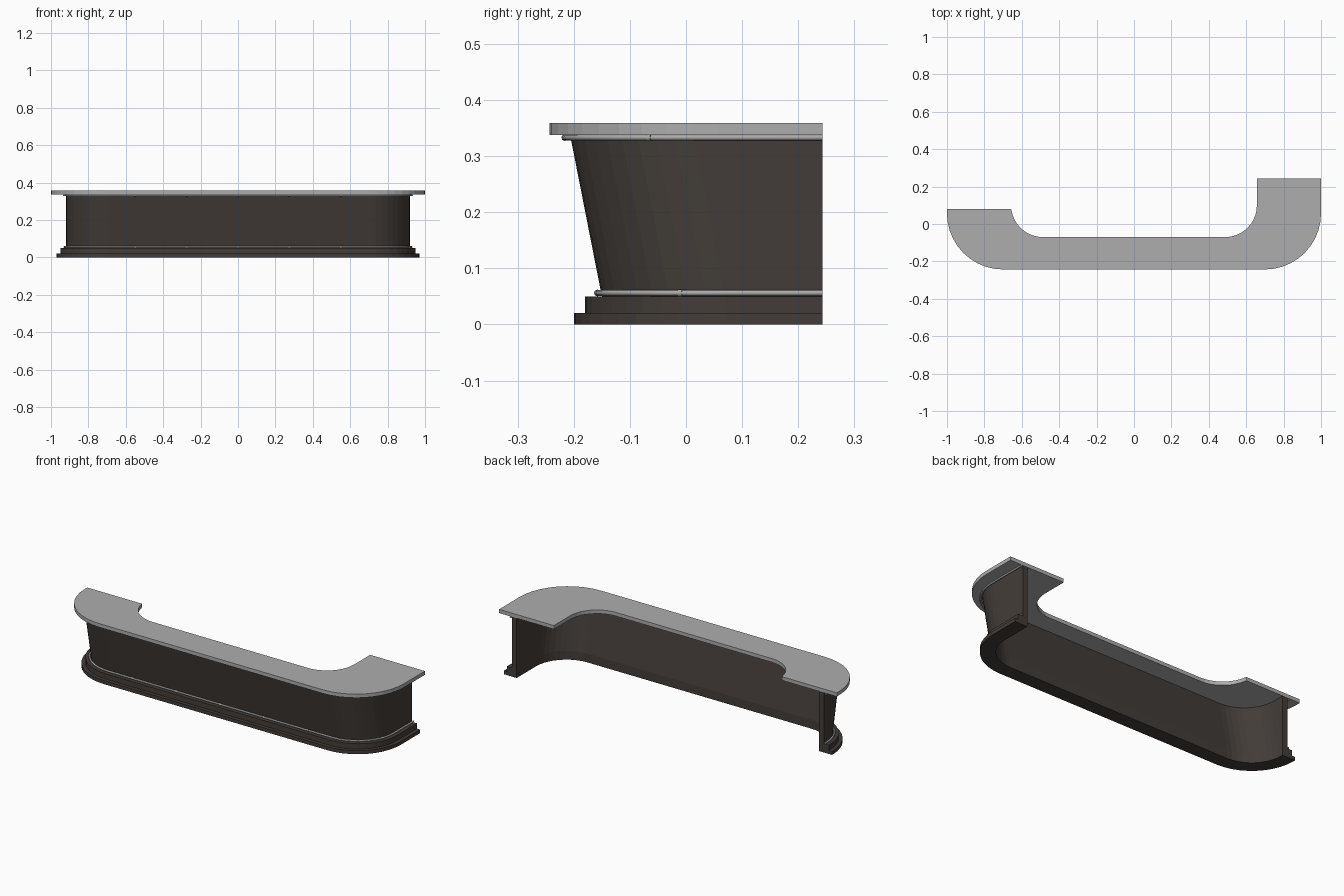
import bpy, bmesh, math
from mathutils import Vector

if "Cube" in bpy.data.objects:
    bpy.data.objects.remove(bpy.data.objects["Cube"])

LEFT_END, RIGHT_END = 0.08, 0.243
SEG = 10


def material(name, c):
    m = bpy.data.materials.new(name)
    m.diffuse_color = (*c, 1)
    m.use_nodes = True
    m.node_tree.nodes["Principled BSDF"].inputs["Base Color"].default_value = m.diffuse_color
    return m


wood = material("dark_wood", (0.055, 0.046, 0.040))
stone = material("grey_top", (0.42, 0.42, 0.42))
steel = material("steel", (0.40, 0.40, 0.40))


# Plan path: left end, rounded corner, straight front, rounded corner, right end
def path(r, cx, cy):
    pts = [(-cx - r, LEFT_END)]
    for i in range(SEG + 1):
        a = math.pi + math.pi / 2 * i / SEG
        pts.append((-cx + r * math.cos(a), min(LEFT_END - 0.001, cy + r * math.sin(a))))
    for i in range(SEG + 1):
        a = 1.5 * math.pi + math.pi / 2 * i / SEG
        pts.append((cx + r * math.cos(a), cy + r * math.sin(a)))
    pts.append((cx + r, RIGHT_END))
    return pts


# Solid strip between an outer and an inner path at a low and a high level
def strip(name, z0, outer0, inner0, z1, outer1, inner1, mat):
    bm = bmesh.new()
    rows = []
    for z, p in ((z0, outer0), (z1, outer1), (z1, inner1), (z0, inner0)):
        rows.append([bm.verts.new((x, y, z)) for x, y in path(*p)])
    for k in range(4):
        a, b = rows[k], rows[(k + 1) % 4]
        for i in range(len(a) - 1):
            bm.faces.new((a[i], a[i + 1], b[i + 1], b[i]))
    for i in (0, -1):
        bm.faces.new([r[i] for r in rows])
    bmesh.ops.recalc_face_normals(bm, faces=bm.faces)
    me = bpy.data.meshes.new(name)
    bm.to_mesh(me)
    bm.free()
    ob = bpy.data.objects.new(name, me)
    bpy.context.collection.objects.link(ob)
    me.materials.append(mat)
    return ob


# Stepped base
strip("base_plinth", 0, (0.27, 0.7, 0.07), (0.19, 0.7, 0.07),
      0.02, (0.27, 0.7, 0.07), (0.19, 0.7, 0.07), wood)
strip("base_step", 0.02, (0.25, 0.7, 0.07), (0.19, 0.7, 0.07),
      0.05, (0.25, 0.7, 0.07), (0.19, 0.7, 0.07), wood)

# Forward-leaning counter wall
strip("counter_wall", 0.05, (0.22, 0.7, 0.07), (0.19, 0.7, 0.07),
      0.34, (0.22, 0.7, 0.013), (0.19, 0.7, 0.013), wood)

# Countertop with a narrower serving side
strip("countertop", 0.338, (0.30, 0.7, 0.057), (0.17, 0.487, 0.10),
      0.359, (0.30, 0.7, 0.057), (0.17, 0.487, 0.10), stone)


# Round tube along a list of points
def tube(name, pts, radius, res=2):
    cu = bpy.data.curves.new(name, 'CURVE')
    cu.dimensions = '3D'
    cu.bevel_depth, cu.bevel_resolution = radius, res
    cu.use_fill_caps = True
    sp = cu.splines.new('POLY')
    sp.points.add(len(pts) - 1)
    for p, v in zip(sp.points, pts):
        p.co = (*v, 1)
    ob = bpy.data.objects.new(name, cu)
    bpy.context.collection.objects.link(ob)
    cu.materials.append(steel)
    return ob


# Trim rails with small joint collars along the front and round the corners
for label, z, r, cy in (("lower", 0.056, 0.228, 0.07), ("upper", 0.333, 0.230, 0.014)):
    tube(label + "_rail", [(x, y, z) for x, y in path(r, 0.7, cy)], 0.005)
    spots = [(Vector((x, cy - r, z)), Vector((1, 0, 0))) for x in (-0.55, -0.275, 0, 0.275, 0.55)]
    for s in (-1, 1):
        a = math.asin(-0.08 / r)
        spots.append((Vector((s * (0.7 + r * math.cos(a)), cy - 0.08, z)),
                      Vector((-s * math.sin(a), math.cos(a), 0))))
    for i, (c, d) in enumerate(spots):
        tube(f"{label}_rail_collar_{i + 1}", [c - d * 0.004, c + d * 0.004], 0.0062)
